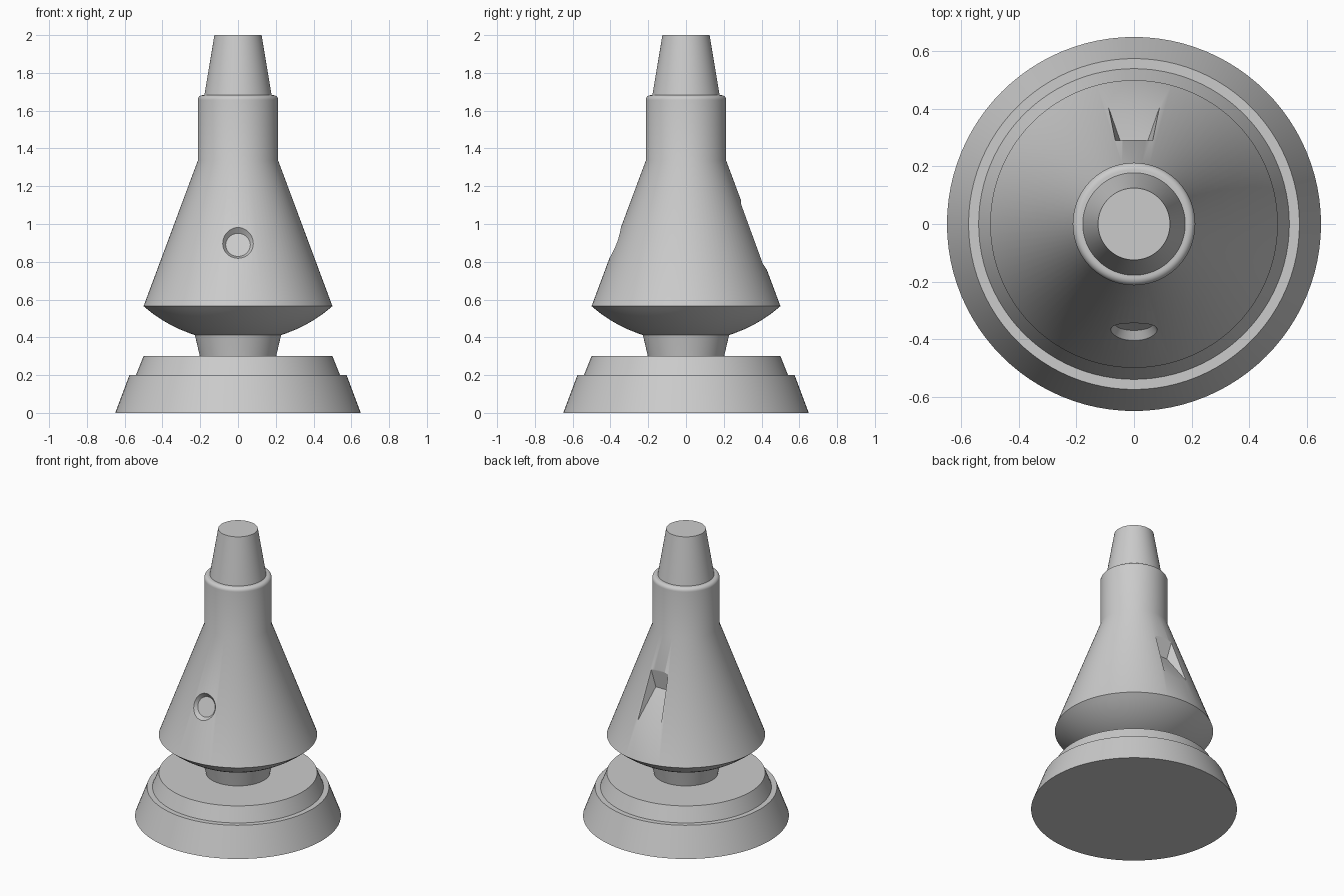
import bpy, bmesh, math
from mathutils import Matrix, Vector

if "Cube" in bpy.data.objects:
    bpy.data.objects.remove(bpy.data.objects["Cube"], do_unlink=True)

SEGMENTS = 96
grey = bpy.data.materials.new("plain_grey")
grey.use_nodes = True
COLOUR = (0.6, 0.6, 0.6, 1)
grey.diffuse_color = COLOUR
grey.node_tree.nodes["Principled BSDF"].inputs["Base Color"].default_value = COLOUR


def finish(name, bm):
    """Turn a bmesh into a grey object with outward normals."""
    bmesh.ops.recalc_face_normals(bm, faces=bm.faces)
    mesh = bpy.data.meshes.new(name)
    bm.to_mesh(mesh)
    bm.free()
    mesh.materials.append(grey)
    obj = bpy.data.objects.new(name, mesh)
    bpy.context.collection.objects.link(obj)
    return obj


def turned(name, profile):
    """Closed solid of revolution from (radius, height) points."""
    bm = bmesh.new()
    rings = []
    for r, z in profile:
        rings.append([bm.verts.new((r * math.cos(a), r * math.sin(a), z))
                      for a in (math.tau * i / SEGMENTS for i in range(SEGMENTS))])
    for low, high in zip(rings, rings[1:]):
        for i in range(SEGMENTS):
            j = (i + 1) % SEGMENTS
            bm.faces.new((low[i], low[j], high[j], high[i]))
    bm.faces.new(rings[0][::-1])
    bm.faces.new(rings[-1])
    return finish(name, bm)


def activate(obj):
    bpy.ops.object.select_all(action="DESELECT")
    obj.select_set(True)
    bpy.context.view_layer.objects.active = obj


def carve(obj, cutter):
    mod = obj.modifiers.new("carve", "BOOLEAN")
    mod.operation = "DIFFERENCE"
    mod.solver = "EXACT"
    mod.object = cutter
    activate(obj)
    bpy.ops.object.modifier_apply(modifier=mod.name)
    bpy.data.objects.remove(cutter, do_unlink=True)


# Stepped stand and flared neck
base = turned("stepped_base", [(0.65, 0), (0.575, 0.2), (0.54, 0.2), (0.5, 0.3)])
neck = turned("neck", [(0.2, 0.29), (0.202, 0.3), (0.23, 0.42)])

# Capsule: domed underside, conical wall, collar with rounded shoulder
RIM_R, RIM_Z, COLLAR_R, COLLAR_Z, DOME_R = 0.5, 0.565, 0.213, 1.335, 0.76
dome_centre = RIM_Z + math.sqrt(DOME_R ** 2 - RIM_R ** 2)
profile = []
for i in range(11):
    r = 0.228 + (RIM_R - 0.228) * i / 10
    profile.append((r, dome_centre - math.sqrt(DOME_R ** 2 - r ** 2)))
profile.append((COLLAR_R, COLLAR_Z))
FILLET = 0.025
for i in range(7):
    a = math.pi / 2 * i / 6
    profile.append((COLLAR_R - FILLET + FILLET * math.cos(a),
                    1.682 - FILLET + FILLET * math.sin(a)))
capsule = turned("capsule_body", profile)

# Round porthole recess, square to the sloping front wall
slope = math.atan2(RIM_R - COLLAR_R, COLLAR_Z - RIM_Z)
porthole = turned("porthole_cutter", [(0.065, -0.03), (0.087, 0), (0.116, 0.04)])
wall_r = RIM_R - (0.9 - RIM_Z) * math.tan(slope)
porthole.data.transform(Matrix.Translation((0, -wall_r, 0.9))
                        @ Matrix.Rotation(math.pi / 2 - slope, 4, "X"))
carve(capsule, porthole)

# Wedge-shaped hatch recess in the back wall, fading out at the bottom
foot, inner, lip = (Vector(p) for p in
                    ((0.09, 0.41, 0.785), (0.042, 0.272, 0.99), (0.065, 0.29, 1.11)))
section = (foot + (foot - inner) * 0.15, inner, inner + (lip - inner) * 1.5)
bm = bmesh.new()
for p in section:
    for side in (-1, 1):
        bm.verts.new((side * p.x, p.y, p.z))
bmesh.ops.convex_hull(bm, input=bm.verts)
carve(capsule, finish("hatch_cutter", bm))

# Tapered nose
nose = turned("nose_cone", [(0.18, 1.67), (0.178, 1.682), (0.125, 2)])

for part in (base, neck, capsule, nose):
    activate(part)
    bpy.ops.object.shade_smooth_by_angle(angle=math.radians(30))
